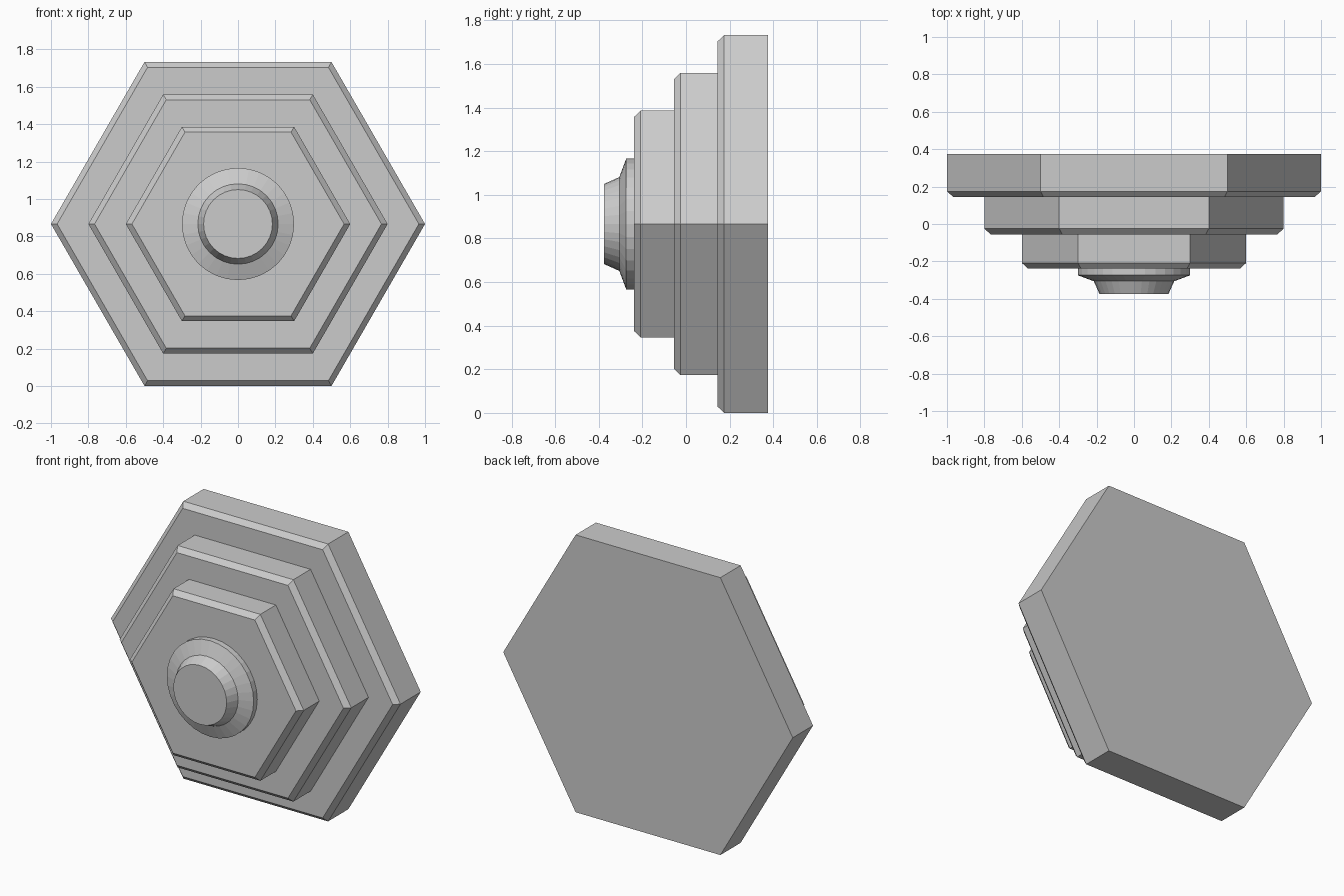
import bpy, bmesh
from math import cos, sin, tau

if "Cube" in bpy.data.objects:
    bpy.data.objects.remove(bpy.data.objects["Cube"])

CENTRE_Z = 0.866


def stacked_rings(name, sides, profile):
    """Closed solid along the y axis from (radius, y) points, back to front."""
    bm = bmesh.new()
    rings = []
    for r, y in profile:
        rings.append([bm.verts.new((r * cos(tau * i / sides), y,
                                    r * sin(tau * i / sides)))
                      for i in range(sides)])
    for a, b in zip(rings, rings[1:]):
        for i in range(sides):
            j = (i + 1) % sides
            bm.faces.new((a[i], a[j], b[j], b[i]))
    bm.faces.new(rings[0])
    bm.faces.new(rings[-1])
    bmesh.ops.recalc_face_normals(bm, faces=bm.faces)
    mesh = bpy.data.meshes.new(name)
    bm.to_mesh(mesh)
    bm.free()
    obj = bpy.data.objects.new(name, mesh)
    obj.location.z = CENTRE_Z
    bpy.context.collection.objects.link(obj)
    return obj


# Three hexagonal plates with a chamfered front edge
CHAMFER_DEPTH, CHAMFER_INSET = 0.03, 0.033
for name, radius, back, front in (("base_plate", 1.0, 0.375, 0.145),
                                  ("middle_plate", 0.8, 0.145, -0.055),
                                  ("front_plate", 0.6, -0.055, -0.238)):
    stacked_rings(name, 6, [(radius, back),
                            (radius, front + CHAMFER_DEPTH),
                            (radius - CHAMFER_INSET, front)])

# Round stepped button in the middle
stacked_rings("centre_button", 32, [(0.3, -0.238), (0.3, -0.274),
                                    (0.215, -0.306), (0.184, -0.375)])
